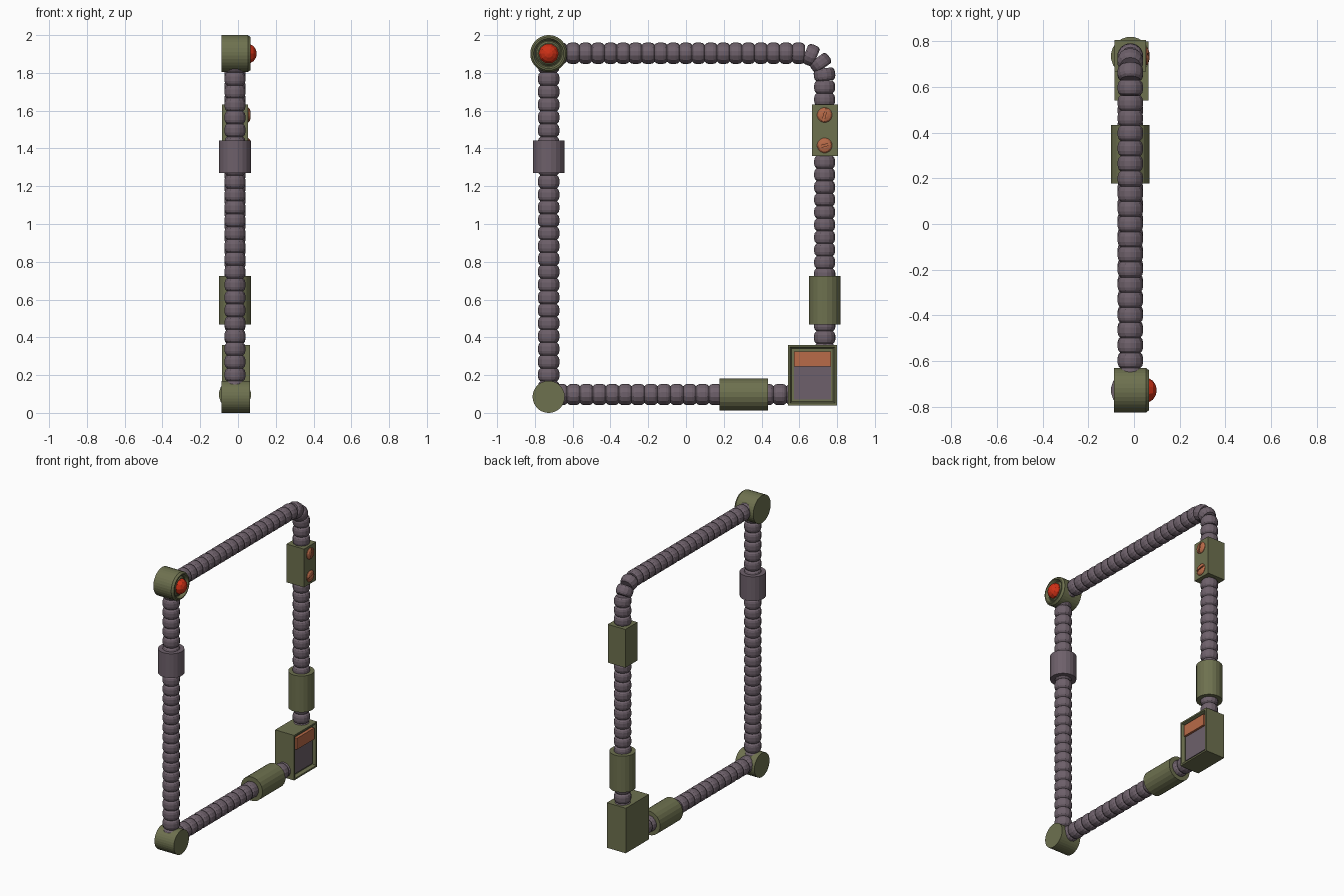
import bpy, bmesh, math
from mathutils import Vector, Matrix

if "Cube" in bpy.data.objects:
    bpy.data.objects.remove(bpy.data.objects["Cube"])

CX = -0.016            # centre plane of the frame
YL, YR = -0.727, 0.734  # left / right tube centres
ZB, ZT = 0.097, 1.904   # bottom / top tube centres


def material(name, rgb):
    m = bpy.data.materials.new(name)
    m.diffuse_color = (*rgb, 1)
    m.use_nodes = True
    m.node_tree.nodes["Principled BSDF"].inputs["Base Color"].default_value = m.diffuse_color
    return m


OLIVE = material("olive", (0.155, 0.165, 0.078))
PURPLE = material("purple", (0.155, 0.118, 0.145))
ORANGE = material("orange", (0.48, 0.145, 0.065))
RED = material("red", (0.62, 0.03, 0.008))


def finish(name, bm, mat):
    bmesh.ops.recalc_face_normals(bm, faces=bm.faces)
    me = bpy.data.meshes.new(name)
    bm.to_mesh(me)
    bm.free()
    ob = bpy.data.objects.new(name, me)
    if mat:
        me.materials.append(mat)
    bpy.context.collection.objects.link(ob)
    return ob


def revolve(bm, profile, origin, axis, sides):
    """Spin (radius, height) pairs about an axis and cap both ends."""
    rot = Vector((0, 0, 1)).rotation_difference(Vector(axis)).to_matrix()
    rings = []
    for r, h in profile:
        ring = []
        for i in range(sides):
            a = 2 * math.pi * (i + 0.5) / sides
            p = rot @ Vector((r * math.cos(a), r * math.sin(a), h))
            ring.append(bm.verts.new(Vector(origin) + p))
        rings.append(ring)
    for a, b in zip(rings, rings[1:]):
        for i in range(sides):
            j = (i + 1) % sides
            bm.faces.new((a[i], a[j], b[j], b[i]))
    bm.faces.new(rings[0][::-1])
    bm.faces.new(rings[-1])


def lathe(name, profile, origin, axis, sides, mat):
    bm = bmesh.new()
    revolve(bm, profile, origin, axis, sides)
    return finish(name, bm, mat)


def box_bm(lo, hi):
    bm = bmesh.new()
    bmesh.ops.create_cube(bm, size=1)
    lo, hi = Vector(lo), Vector(hi)
    bmesh.ops.scale(bm, vec=hi - lo, verts=bm.verts)
    bmesh.ops.translate(bm, vec=(lo + hi) / 2, verts=bm.verts)
    return bm


def box(name, lo, hi, mat):
    return finish(name, box_bm(lo, hi), mat)


def hose(name, path):
    """Corrugated hose: a row of barrel rings along a list of (y, z) points."""
    pts = [Vector((CX, y, z)) for y, z in path]
    lens = [(b - a).length for a, b in zip(pts, pts[1:])]
    total = sum(lens)
    count = round(total / 0.0668)
    step = total / count
    h = step / 2
    barrel = [(0.044, -h), (0.053, -h * 0.72), (0.0565, -h * 0.35),
              (0.0565, h * 0.35), (0.053, h * 0.72), (0.044, h)]

    def at(d):
        d = max(0, min(total, d))
        for a, b, l in zip(pts, pts[1:], lens):
            if d <= l:
                return a.lerp(b, d / l)
            d -= l
        return pts[-1]

    bm = bmesh.new()
    for i in range(count):
        s, e = at(i * step), at((i + 1) * step)
        revolve(bm, barrel, at((i + 0.5) * step), (e - s).normalized(), 14)
    return finish(name, bm, PURPLE)


# Hoses: left upright, bottom rail, top rail bending into the right upright
R = 0.12
bend = [(YR - R + R * math.sin(t), ZT - R + R * math.cos(t))
        for t in (math.pi / 2 * i / 8 for i in range(9))]
hose("left_hose", [(YL, 0.10), (YL, 1.87)])
hose("bottom_hose", [(YL + 0.03, ZB), (0.60, ZB)])
hose("top_and_right_hose", [(YL + 0.03, ZT)] + bend + [(YR, 0.30)])

# Sleeves
for name, origin, axis, half, mat in (
        ("left_sleeve", (CX, YL, 1.356), (0, 0, 1), 0.086, PURPLE),
        ("right_sleeve", (CX, YR, 0.597), (0, 0, 1), 0.129, OLIVE),
        ("bottom_sleeve", (CX, 0.306, ZB), (0, 1, 0), 0.128, OLIVE)):
    lathe(name, [(0.085, -half), (0.085, half)], origin, axis, 20, mat)

# Lower corner joint
lathe("lower_corner_joint", [(0.085, -0.088), (0.085, 0.064)],
      (0, YL, 0.085), (1, 0, 0), 32, OLIVE)

# Upper corner lamp housing with recessed rim, and its faceted lamp
lathe("lamp_housing",
      [(0.098, -0.088), (0.098, 0.052), (0.088, 0.066), (0.080, 0.066),
       (0.070, 0.045), (0.065, 0.045), (0.056, 0.056)],
      (0, YL, 1.902), (1, 0, 0), 32, OLIVE)
lathe("lamp", [(0.054, 0.05), (0.052, 0.066), (0.041, 0.083), (0.022, 0.095), (0.004, 0.099)],
      (0, YL, 1.902), (1, 0, 0), 10, RED)

# Screw box on the right upright
box("screw_box", (-0.086, 0.667, 1.36), (0.052, 0.804, 1.632), OLIVE)
for n, z, angle in (("upper", 1.577, 15), ("lower", 1.416, 75)):
    screw = lathe(n + "_screw", [(0.040, 0.045), (0.040, 0.055), (0.032, 0.063), (0.016, 0.067)],
                  (0, YR, z), (1, 0, 0), 16, ORANGE)
    slot = box(n + "_slot_cutter", (-0.012, -0.005, -0.06), (0.03, 0.005, 0.06), None)
    slot.matrix_world = (Matrix.Translation((0.070, YR, z))
                         @ Matrix.Rotation(math.radians(-angle), 4, 'X'))
    slot.hide_render = True
    slot.display_type = 'WIRE'
    cut = screw.modifiers.new("slot", 'BOOLEAN')
    cut.operation = 'DIFFERENCE'
    cut.object = slot

# Corner control box with a recessed front
bm = box_bm((-0.086, 0.54, 0.04), (0.063, 0.799, 0.36))
bm.normal_update()
face = max(bm.faces, key=lambda f: f.normal.x)
bmesh.ops.inset_region(bm, faces=[face], thickness=0.016)
bmesh.ops.inset_region(bm, faces=[face], thickness=0.012, depth=-0.022)
finish("control_box", bm, OLIVE)
box("control_screen", (0.03, 0.573, 0.07), (0.047, 0.768, 0.246), PURPLE)
box("control_display", (0.03, 0.573, 0.246), (0.062, 0.768, 0.326), ORANGE)
